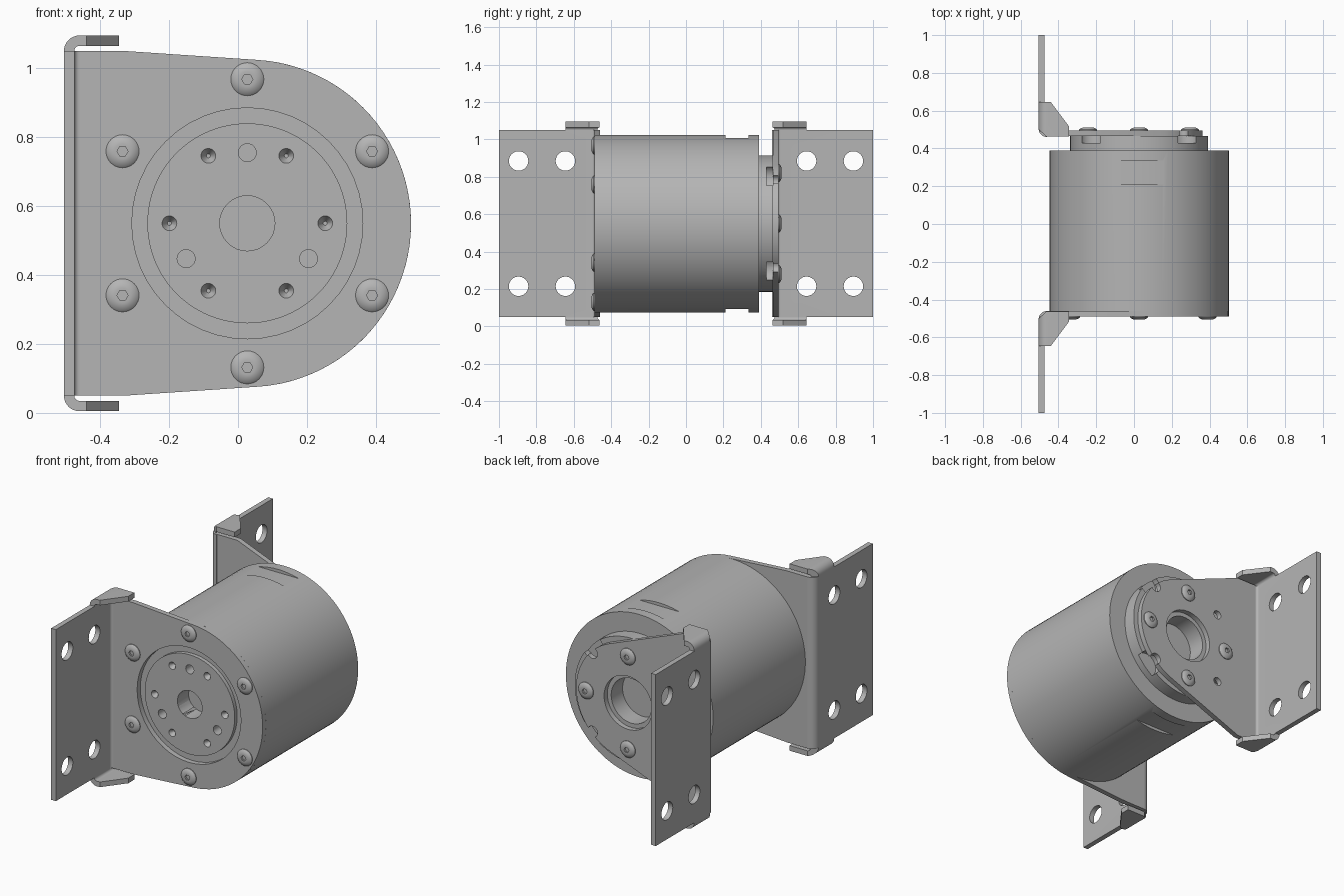
import bpy, bmesh, math
from mathutils import Vector

cube = bpy.data.objects.get("Cube")
if cube:
    bpy.data.objects.remove(cube, do_unlink=True)

CX, CZ = 0.027, 0.55          # motor axis
GREY = (0.46, 0.46, 0.46, 1)
grey = bpy.data.materials.new("plain grey")
grey.use_nodes = True
grey.diffuse_color = GREY
grey.node_tree.nodes["Principled BSDF"].inputs["Base Color"].default_value = GREY


def finish(name, bm):
    bmesh.ops.recalc_face_normals(bm, faces=bm.faces[:])
    mesh = bpy.data.meshes.new(name)
    bm.to_mesh(mesh)
    bm.free()
    mesh.materials.append(grey)
    ob = bpy.data.objects.new(name, mesh)
    bpy.context.collection.objects.link(ob)
    return ob


def prism(name, pts, axis, a, b, cuts=()):
    """Extrude a 2D outline along an axis, then trim it with planes."""
    place = {"x": lambda u, v, w: (w, u, v),
             "y": lambda u, v, w: (u, w, v),
             "z": lambda u, v, w: (u, v, w)}[axis]
    bm = bmesh.new()
    face = bm.faces.new([bm.verts.new(place(u, v, a)) for u, v in pts])
    ext = bmesh.ops.extrude_face_region(bm, geom=[face])
    moved = [g for g in ext["geom"] if isinstance(g, bmesh.types.BMVert)]
    bmesh.ops.translate(bm, verts=moved, vec=place(0, 0, b - a))
    for co, no in cuts:
        geom = bm.verts[:] + bm.edges[:] + bm.faces[:]
        cut = bmesh.ops.bisect_plane(bm, geom=geom, plane_co=co, plane_no=no, clear_outer=True)
        rim = [g for g in cut["geom_cut"] if isinstance(g, bmesh.types.BMEdge)]
        bmesh.ops.holes_fill(bm, edges=rim)
    return finish(name, bm)


def lathe(name, profile, n=64, at=(CX, 0, CZ)):
    """Spin a (radius, y) profile around a line parallel to y."""
    bm = bmesh.new()
    verts = [bm.verts.new((r, y, 0)) for r, y in profile]
    edges = [bm.edges.new(p) for p in zip(verts, verts[1:])]
    bmesh.ops.spin(bm, geom=verts + edges, cent=(0, 0, 0), axis=(0, 1, 0),
                   angle=math.tau, steps=n, use_duplicate=False)
    bmesh.ops.remove_doubles(bm, verts=bm.verts[:], dist=1e-5)
    bmesh.ops.translate(bm, verts=bm.verts[:], vec=at)
    return finish(name, bm)


def polar(r, deg):
    t = math.radians(deg)
    return CX + r * math.cos(t), CZ + r * math.sin(t)


def drill(x, z, r, y0, y1, n=32, r1=None):
    r1 = r if r1 is None else r1
    return lathe("cutter", [(0, y0), (r, y0), (r1, y1), (0, y1)], n, (x, 0, z))


def carve(ob, cutters):
    """Subtract each cutter and throw it away."""
    for c in cutters:
        mod = ob.modifiers.new("cut", "BOOLEAN")
        mod.object, mod.solver, mod.operation = c, "EXACT", "DIFFERENCE"
    deps = bpy.context.evaluated_depsgraph_get()
    mesh = bpy.data.meshes.new_from_object(ob.evaluated_get(deps))
    ob.modifiers.clear()
    ob.data = mesh
    for c in cutters:
        bpy.data.objects.remove(c, do_unlink=True)


def arc(cx, cy, r, a, b, n=8):
    return [(cx + r * math.cos(math.radians(a + (b - a) * i / n)),
             cy + r * math.sin(math.radians(a + (b - a) * i / n))) for i in range(n + 1)]


def plate_outline(r):
    """Straight edge at the bend, tapering in tangents to a round end."""
    sx, sz = -0.33, 0.5
    d = Vector((sx - CX, sz))
    t = math.degrees(math.atan2(d.y, d.x) - math.acos(r / d.length))
    return ([(-0.46, CZ - sz), (sx, CZ - sz)] + arc(CX, CZ, r, -t, t, 40)
            + [(sx, CZ + sz), (-0.46, CZ + sz)])


# Motor body: front output disc, can, rear hub with blind bore
body = lathe("motor_body", [(0, -0.483), (0.29, -0.483), (0.29, -0.46), (0.475, -0.46),
                            (0.475, 0.39), (0.365, 0.39), (0.365, 0.465),
                            (0.13, 0.465), (0.13, 0.36), (0, 0.36)], 96)
cutters = [drill(CX, CZ, 0.08, -0.6, -0.38)]
cutters += [drill(*polar(0.226, a), 0.022, -0.484, -0.455, 20, 0.006) for a in range(0, 360, 60)]
cutters += [drill(*polar(0.205, a), 0.026, -0.6, -0.42, 24) for a in (90, 210, 330)]
cutters += [drill(*polar(0.35, a), 0.07, 0.43, 0.6, 24) for a in (45, 135, 225, 315)]
# Wrench flats on the top and bottom of the can
for s in (1, -1):
    z0, z1 = CZ + s * 0.457, CZ + s * 0.6
    cutters.append(prism("cutter", [(0.21, z0), (0.335, z0), (0.335, z1), (0.21, z1)], "x", -0.3, 0.4))
carve(body, cutters)

# Brackets: drilled wall with bend, two folded tabs, face plate
for side, s in (("front", 1), ("rear", -1)):
    bend = (arc(-0.46, -0.505, 0.045, 180, 90) + arc(-0.46, -0.505, 0.015, 90, 180)
            + [(-0.475, -1), (-0.505, -1)])
    wall = prism(side + "_bracket_wall", [(x, s * y) for x, y in bend], "z", 0.05, 1.05)
    carve(wall, [prism("cutter", arc(s * y, z, 0.052, 0, 345, 23), "x", -0.6, -0.4)
                 for y in (-0.645, -0.895) for z in (0.215, 0.885)])

    fold = (arc(-0.46, 1.05, 0.045, 180, 90) + [(-0.345, 1.095), (-0.345, 1.065)]
            + arc(-0.46, 1.05, 0.015, 90, 180))
    trims = [((-0.44, -0.645 * s, 0), (0.8, -0.6 * s, 0)),
             ((-0.505, -0.5 * s, 0), (-0.66, 0.75 * s, 0))]
    prism(side + "_upper_tab", fold, "y", -0.645 * s, -0.462 * s, trims)
    prism(side + "_lower_tab", [(x, 2 * CZ - z) for x, z in fold], "y",
          -0.645 * s, -0.462 * s, trims)

front_plate = prism("front_plate", plate_outline(0.475), "y", -0.49, -0.46)
carve(front_plate, [drill(CX, CZ, 0.335, -0.6, -0.4, 48)])

rear_plate = prism("rear_plate", plate_outline(0.335), "y", 0.465, 0.495)
carve(rear_plate, [drill(CX, CZ, 0.155, 0.4, 0.6, 48)]
      + [drill(*polar(0.3, a), 0.025, 0.4, 0.6, 24) for a in (135, 225)]
      + [drill(*polar(0.325, a), 0.032, 0.4, 0.6, 24) for a in (45, 315)])

# Button-head bolts with hex sockets, sharing one mesh
bolt = lathe("bolt", [(0, 0.01), (0.048, 0.01), (0.048, -0.004), (0.043, -0.009),
                      (0.03, -0.015), (0.022, -0.016), (0, -0.016)], 32, (0, 0, 0))
carve(bolt, [drill(0, 0, 0.016, -0.03, -0.005, 6)])
spots = [("front", -0.49, 0.418, a, 0) for a in range(30, 390, 60)]
spots += [("rear", 0.495, 0.27, a, math.pi) for a in range(0, 360, 90)]
for i, (side, y, r, a, turn) in enumerate(spots):
    x, z = polar(r, a)
    ob = bpy.data.objects.new(f"{side}_bolt_{i + 1}", bolt.data)
    ob.location, ob.rotation_euler = (x, y, z), (0, 0, turn)
    bpy.context.collection.objects.link(ob)
bpy.data.objects.remove(bolt, do_unlink=True)

# Smooth the curved faces, keep the edges crisp
parts = [o for o in bpy.context.collection.objects if o.type == "MESH" and grey.name in o.data.materials]
bpy.ops.object.select_all(action="DESELECT")
for o in parts:
    o.select_set(True)
bpy.context.view_layer.objects.active = parts[0]
bpy.ops.object.shade_smooth_by_angle(angle=math.radians(30))
